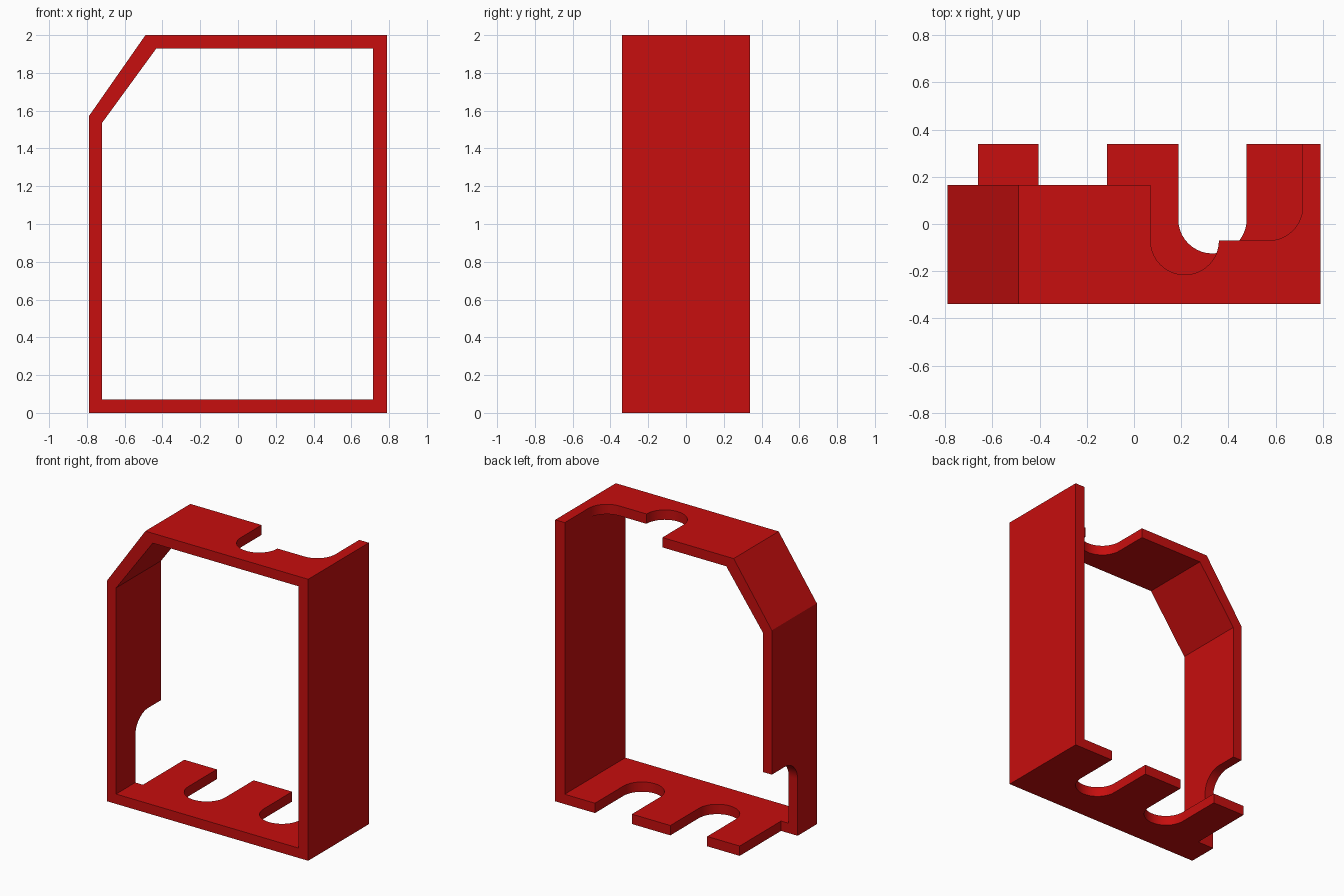
import bpy, bmesh
from math import cos, sin, radians
from mathutils import Vector

cube = bpy.data.objects.get("Cube")
if cube:
    bpy.data.objects.remove(cube, do_unlink=True)

RED = (0.57, 0.0044, 0.0044, 1)
red = bpy.data.materials.new("red")
red.use_nodes = True
red.diffuse_color = RED
red.node_tree.nodes["Principled BSDF"].inputs["Base Color"].default_value = RED

DEPTH = 0.34      # half depth of the frame
R = 0.145         # radius of every rounded cutout
LEDGE = 0.165     # back edge of the shortened panels


def arc(cx, cy, start, end, steps=20):
    angles = [radians(start + (end - start) * i / steps) for i in range(steps + 1)]
    return [(cx + R * cos(a), cy + R * sin(a)) for a in angles]


def prism(name, outlines, axis, low, high):
    """Extrude 2D outlines along an axis; neighbouring outlines share corners."""
    def place(u, v):
        return {"x": (low, u, v), "y": (u, low, v), "z": (u, v, low)}[axis]
    bm = bmesh.new()
    for outline in outlines:
        bm.faces.new([bm.verts.new(place(u, v)) for u, v in outline])
    bmesh.ops.remove_doubles(bm, verts=bm.verts, dist=0.0001)
    grown = bmesh.ops.extrude_face_region(bm, geom=bm.faces[:], use_keep_orig=True)
    shift = Vector([high - low if a == axis else 0 for a in "xyz"])
    moved = [g for g in grown["geom"] if isinstance(g, bmesh.types.BMVert)]
    bmesh.ops.translate(bm, verts=moved, vec=shift)
    bmesh.ops.recalc_face_normals(bm, faces=bm.faces)
    mesh = bpy.data.meshes.new(name)
    bm.to_mesh(mesh)
    bm.free()
    mesh.materials.append(red)
    obj = bpy.data.objects.new(name, mesh)
    bpy.context.collection.objects.link(obj)
    return obj


# Hollow frame with one chamfered corner
outer = [(-0.79, 0), (0.79, 0), (0.79, 2), (-0.49, 2), (-0.79, 1.57)]
inner = [(-0.72, 0.07), (0.715, 0.07), (0.715, 1.93), (-0.432, 1.93), (-0.72, 1.535)]
sides = []
for i in range(len(outer)):
    j = (i + 1) % len(outer)
    sides.append([outer[i], outer[j], inner[j], inner[i]])
frame = prism("frame", sides, "y", -DEPTH, DEPTH)

# Back trim of the top, chamfer and left wall, with the rounded top notches
trim = ([(-0.9, LEDGE), (0.07, LEDGE)] + arc(0.07 + R, -0.07, 180, 360)
        + arc(0.715 - R, -0.07 + R, 270, 360) + [(0.715, 0.5), (-0.9, 0.5)])
cutters = [prism("top_trim_cutter", [trim], "z", 0.3, 2.1)]

# Two round-ended slots in the bottom plate
for cx in (-0.26, 0.3325):
    slot = arc(cx, 0.02, 180, 360) + [(cx + R, 0.5), (cx - R, 0.5)]
    cutters.append(prism("slot_cutter", [slot], "z", -0.1, 0.2))

# Rounded notch low in the left wall, running through the plate corner
notch = [(0.5, -0.1), (0.02 - R, -0.1)] + arc(0.02, 0.4, 180, 90) + [(0.5, 0.4 + R)]
cutters.append(prism("left_notch_cutter", [notch], "x", -0.9, -0.66))

# Apply the cuts
bpy.context.view_layer.objects.active = frame
for cutter in cutters:
    cutter.hide_render = True
    cut = frame.modifiers.new("cut", "BOOLEAN")
    cut.operation = "DIFFERENCE"
    cut.solver = "EXACT"
    cut.object = cutter
    bpy.ops.object.modifier_apply(modifier=cut.name)
    bpy.data.objects.remove(cutter, do_unlink=True)

bpy.ops.object.select_all(action="DESELECT")
frame.select_set(True)
bpy.ops.object.shade_smooth_by_angle(angle=radians(30))
